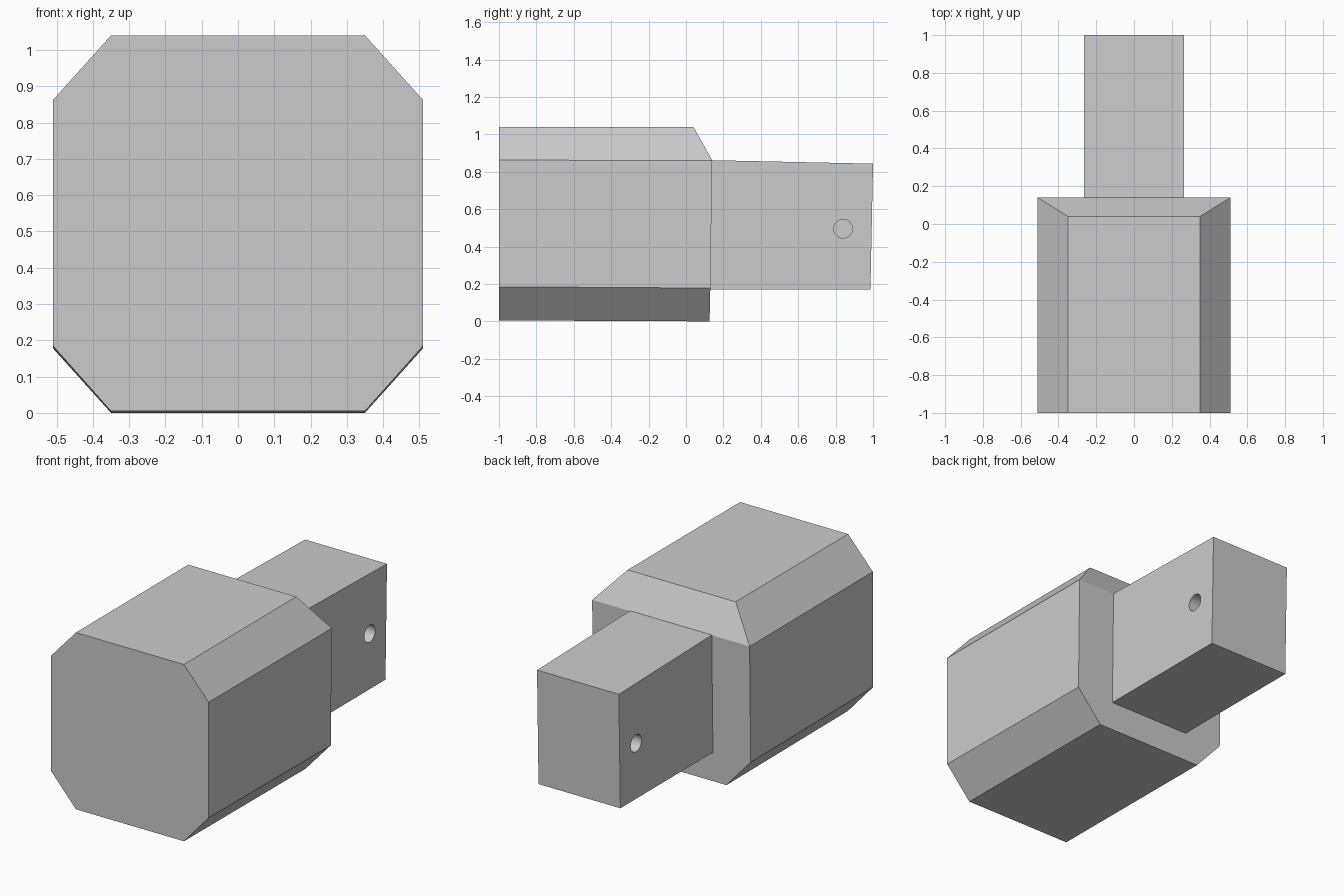
import bpy, bmesh, math

if "Cube" in bpy.data.objects:
    bpy.data.objects.remove(bpy.data.objects["Cube"])


def make_object(name, rings, end_faces):
    """Loft two matching rings, then add the given end faces (ring, indices)."""
    bm = bmesh.new()
    a, b = [[bm.verts.new(p) for p in ring] for ring in rings]
    n = len(a)
    for i in range(n):
        j = (i + 1) % n
        bm.faces.new((a[i], a[j], b[j], b[i]))
    for ring, ids in end_faces:
        bm.faces.new([(a, b)[ring][i] for i in ids])
    bmesh.ops.recalc_face_normals(bm, faces=bm.faces[:])
    mesh = bpy.data.meshes.new(name)
    bm.to_mesh(mesh)
    bm.free()
    obj = bpy.data.objects.new(name, mesh)
    bpy.context.collection.objects.link(obj)
    return obj


def mirrored(half):
    """Close a right-hand half profile across x = 0."""
    return half + [(-x, y, z) for x, y, z in reversed(half)]


# Eight-sided main body with a sloped upper rear edge
body_front = mirrored([(.35, -1, .005), (.51, -1, .185), (.51, -1, .862), (.35, -1, 1.04)])
body_back = mirrored([(.35, .126, 0), (.51, .13, .178), (.51, .14, .86), (.35, .04, 1.04)])
make_object("main_body", (body_front, body_back),
            [(0, range(8)), (1, (0, 1, 2, 5, 6, 7)), (1, (2, 3, 4, 5))])

# Narrow, slightly tapered rear block
block_front = mirrored([(.265, .11, .17), (.265, .11, .862)])
block_back = mirrored([(.265, .986, .17), (.265, 1, .843)])
block = make_object("rear_block", (block_front, block_back),
                    [(0, range(4)), (1, range(4))])

# Round pin sockets in both sides of the block
for name, side in (("left", -1), ("right", 1)):
    bpy.ops.mesh.primitive_cylinder_add(
        vertices=32, radius=.05, depth=.3,
        location=(side * .265, .84, .495), rotation=(0, math.pi / 2, 0))
    cutter = bpy.context.object
    cutter.name = name + "_socket_cutter"
    cutter.hide_render = True
    cutter.hide_set(True)
    mod = block.modifiers.new(name + "_socket", 'BOOLEAN')
    mod.operation = 'DIFFERENCE'
    mod.solver = 'EXACT'
    mod.object = cutter
